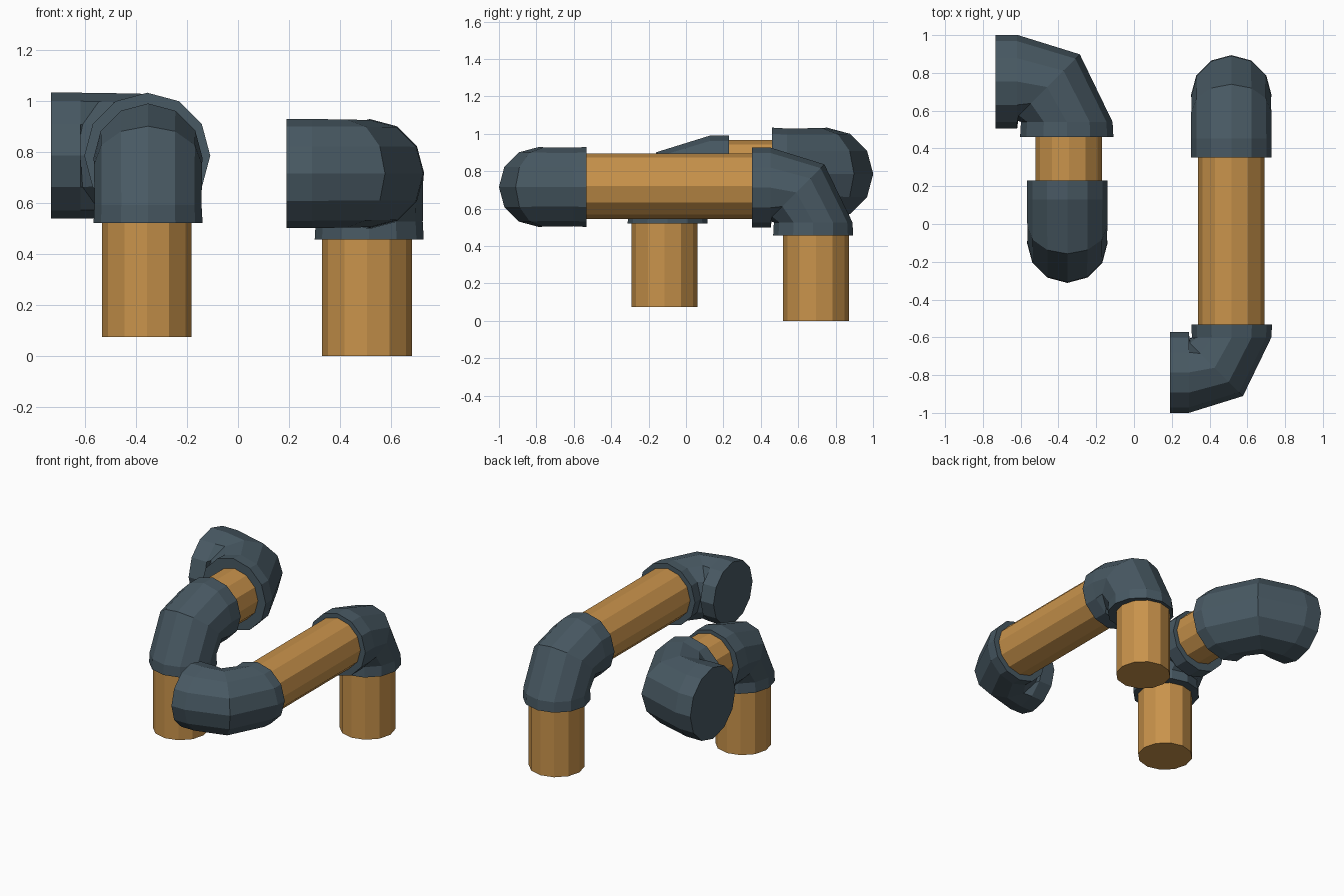
import bpy, bmesh
from math import sin, cos, pi
from mathutils import Vector

if "Cube" in bpy.data.objects:
    bpy.data.objects.remove(bpy.data.objects["Cube"])

SIDES = 12


def material(name, color):
    m = bpy.data.materials.new(name)
    m.diffuse_color = color
    m.use_nodes = True
    m.node_tree.nodes["Principled BSDF"].inputs["Base Color"].default_value = m.diffuse_color
    return m


ORANGE = material("orange_pipe", (0.58, 0.29, 0.07, 1))
SLATE = material("slate_fitting", (0.065, 0.10, 0.125, 1))


def loft(name, rings, mat):
    """Skin a list of rings (centre, axis u, axis v, radius) and cap both ends."""
    bm = bmesh.new()
    loops = []
    for c, u, v, r in rings:
        loops.append([bm.verts.new(c + r * (cos(2 * pi * i / SIDES) * u + sin(2 * pi * i / SIDES) * v))
                      for i in range(SIDES)])
    for p, q in zip(loops, loops[1:]):
        for i in range(SIDES):
            j = (i + 1) % SIDES
            bm.faces.new((p[i], p[j], q[j], q[i]))
    bm.faces.new(loops[0][::-1])
    bm.faces.new(loops[-1])
    bmesh.ops.recalc_face_normals(bm, faces=bm.faces)
    me = bpy.data.meshes.new(name)
    bm.to_mesh(me)
    bm.free()
    me.materials.append(mat)
    ob = bpy.data.objects.new(name, me)
    bpy.context.collection.objects.link(ob)


def pipe(name, start, end, r=0.176):
    s, e = Vector(start), Vector(end)
    d = (e - s).normalized()
    u = Vector((1, 0, 0))
    v = d.cross(u)
    loft(name, [(s, u, v, r), (e, u, v, r)], ORANGE)


def elbow(name, corner, a, b, scale=1.0):
    """Bent fitting: long arm towards a, short arm towards b, one mitre ring between."""
    o, a, b = Vector(corner), Vector(a), Vector(b)
    k = a.cross(b)
    diag = -(a + b).normalized()
    path = [(0.327, 0, -b), (0.227, 0, -b), (0.09, 0.025, diag), (0, 0.185, -a), (0, 0.255, -a)]
    radii = [0.214, 0.214, 0.212, 0.210, 0.214]
    loft(name, [(o + scale * (a * p + b * q), u, k, r * scale)
                for (p, q, u), r in zip(path, radii)], SLATE)


X, Y, Z = Vector((1, 0, 0)), Vector((0, 1, 0)), Vector((0, 0, 1))

# Right-hand pipe run
pipe("right_upright_pipe", (0.506, 0.695, 0), (0.506, 0.695, 0.50))
elbow("right_rear_elbow", (0.515, 0.68, 0.712), -Y, -Z)
pipe("right_level_pipe", (0.516, 0.40, 0.72), (0.516, -0.58, 0.72))
elbow("right_front_elbow", (0.517, -0.786, 0.716), -X, Y)

# Left-hand pipe run
pipe("left_upright_pipe", (-0.358, -0.115, 0.075), (-0.358, -0.115, 0.57))
elbow("left_front_elbow", (-0.353, -0.098, 0.777), Y, -Z)
pipe("left_level_pipe", (-0.345, 0.19, 0.79), (-0.345, 0.51, 0.79))
elbow("left_rear_elbow", (-0.356, 0.754, 0.786), -X, -Y, 1.155)
